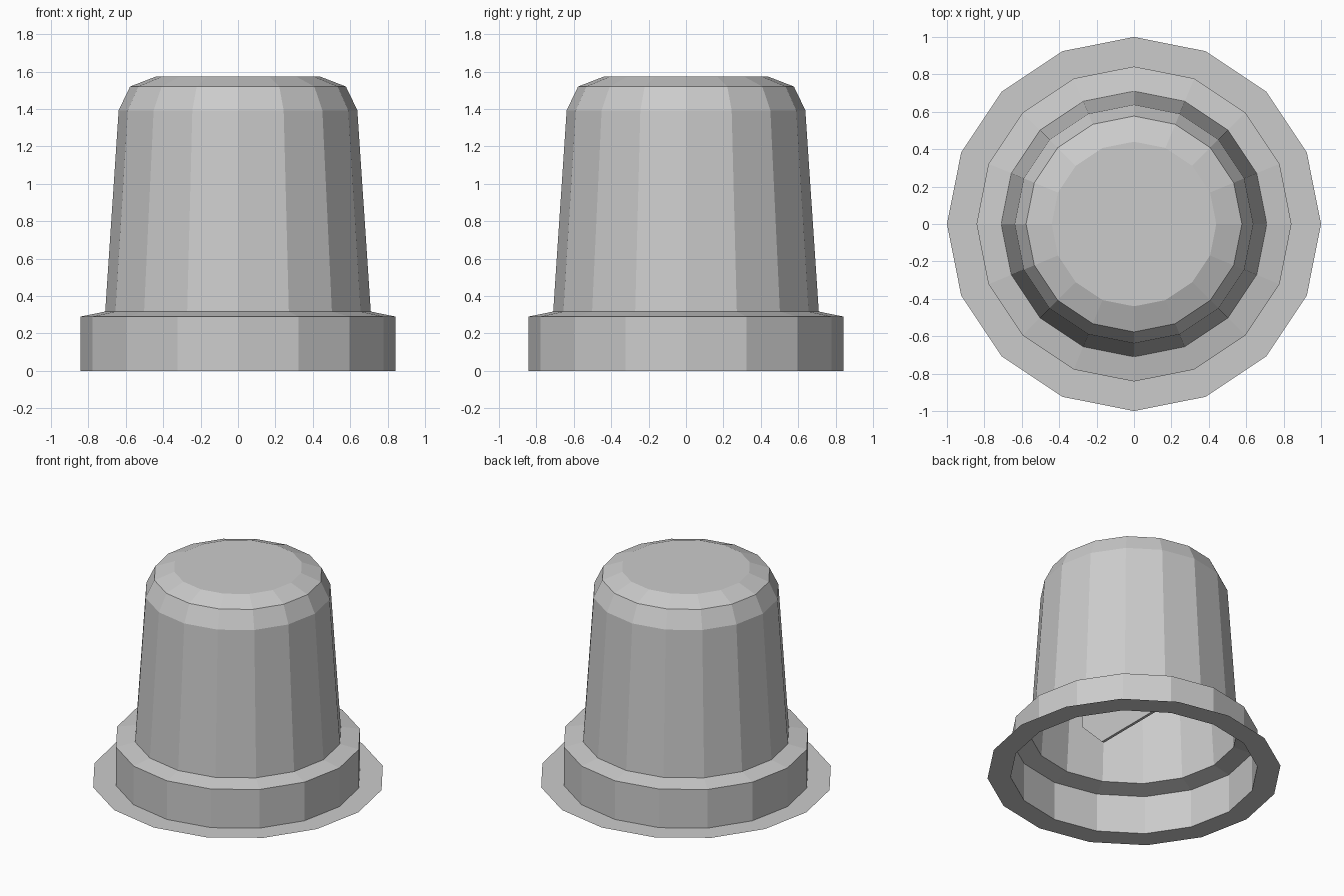
import bpy, bmesh
from math import cos, sin, pi

if "Cube" in bpy.data.objects:
    bpy.data.objects.remove(bpy.data.objects["Cube"])

SIDES = 16


def add_object(name, bm):
    mesh = bpy.data.meshes.new(name)
    bm.to_mesh(mesh)
    bm.free()
    obj = bpy.data.objects.new(name, mesh)
    bpy.context.collection.objects.link(obj)
    return obj


def lathe(name, profile, cap=False):
    """Open thin shell turned around z, facets facing outward."""
    bm = bmesh.new()
    rings = [[bm.verts.new((r * cos(2 * pi * i / SIDES), r * sin(2 * pi * i / SIDES), z))
              for i in range(SIDES)] for r, z in profile]
    for low, high in zip(rings, rings[1:]):
        for i in range(SIDES):
            j = (i + 1) % SIDES
            bm.faces.new((low[i], low[j], high[j], high[i]))
    if cap:
        bm.faces.new(rings[-1])
    return add_object(name, bm)


# Flat flange, collar and step up to the dome
lathe("base_collar", [(1.0, 0), (0.842, 0), (0.842, 0.29), (0.71, 0.317)])

# Tapered dome with bevelled, closed top
lathe("dome", [(0.71, 0.317), (0.638, 1.393), (0.577, 1.52), (0.44, 1.573)], cap=True)

# Thin upright plate with clipped corners inside the dome
half, flat, mid, thick = 0.54, 0.33, 0.92, 0.02
outline = [(flat, half), (half, flat), (half, -flat), (flat, -half),
           (-flat, -half), (-half, -flat), (-half, flat), (-flat, half)]
bm = bmesh.new()
face = bm.faces.new([bm.verts.new((-thick / 2, y, mid + z)) for y, z in outline])
extruded = bmesh.ops.extrude_face_region(bm, geom=[face], use_keep_orig=True)
moved = [v for v in extruded["geom"] if isinstance(v, bmesh.types.BMVert)]
bmesh.ops.translate(bm, verts=moved, vec=(thick, 0, 0))
bmesh.ops.recalc_face_normals(bm, faces=bm.faces)
add_object("inner_plate", bm)
